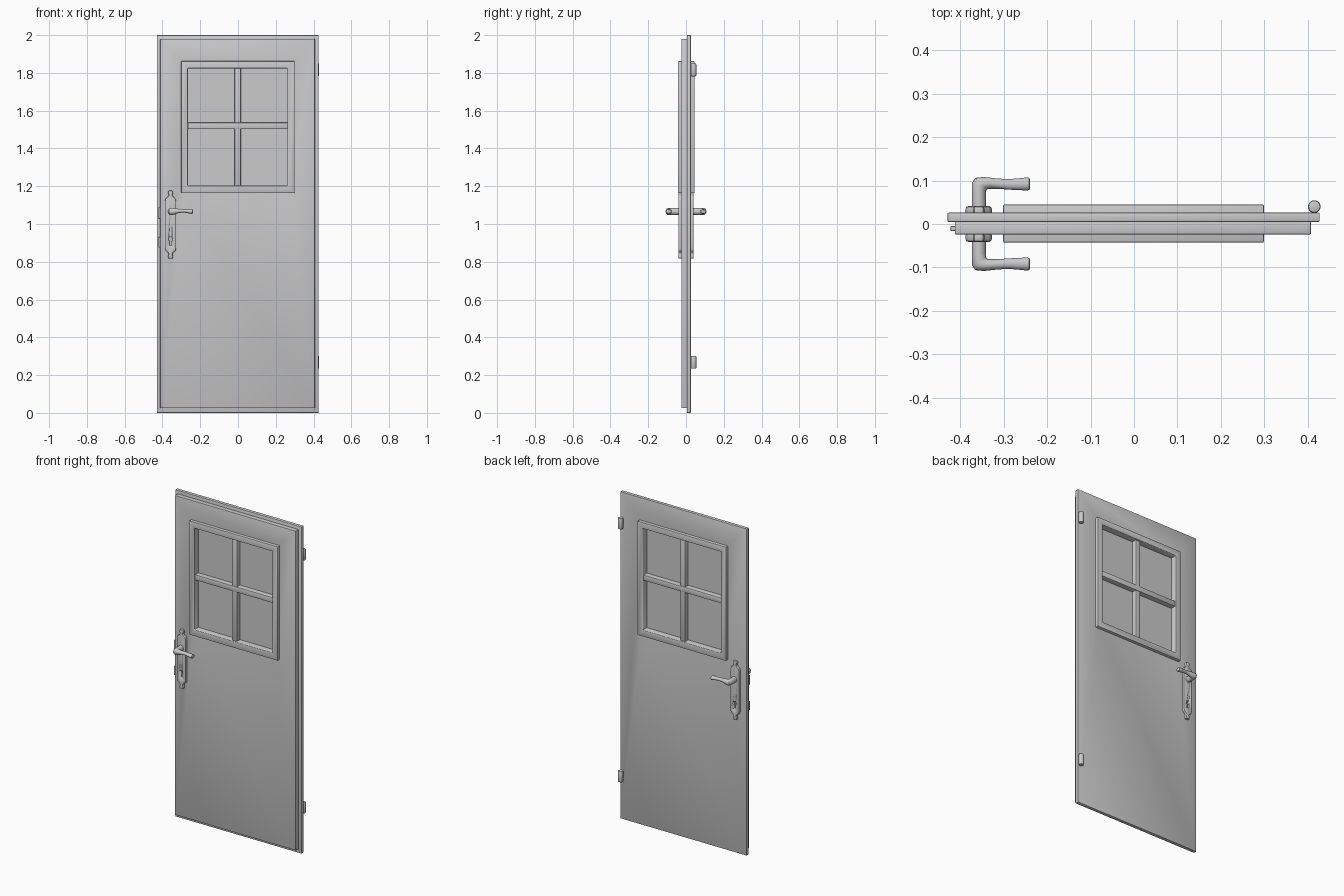
import bpy, bmesh, math
from mathutils import Matrix

if "Cube" in bpy.data.objects:
    bpy.data.objects.remove(bpy.data.objects["Cube"])


def finish(bm, name, bevel=0.0, segments=2):
    bmesh.ops.recalc_face_normals(bm, faces=bm.faces)
    if bevel:
        sharp = [e for e in bm.edges if e.calc_face_angle(0) > math.radians(30)]
        bmesh.ops.bevel(bm, geom=sharp, offset=bevel, segments=segments,
                        profile=0.5, affect='EDGES', clamp_overlap=True)
    mesh = bpy.data.meshes.new(name)
    bm.to_mesh(mesh)
    bm.free()
    ob = bpy.data.objects.new(name, mesh)
    bpy.context.collection.objects.link(ob)
    bpy.ops.object.select_all(action='DESELECT')
    ob.select_set(True)
    bpy.context.view_layer.objects.active = ob
    bpy.ops.object.shade_smooth_by_angle(angle=math.radians(35))
    return ob


def prism(name, outline, y0, y1, bevel=0.0, segments=2):
    """Outline in the xz plane, extruded along y."""
    bm = bmesh.new()
    a = [bm.verts.new((x, y0, z)) for x, z in outline]
    b = [bm.verts.new((x, y1, z)) for x, z in outline]
    n = len(outline)
    bm.faces.new(a)
    bm.faces.new(b)
    for i in range(n):
        j = (i + 1) % n
        bm.faces.new((a[i], a[j], b[j], b[i]))
    return finish(bm, name, bevel, segments)


def rect(x0, x1, z0, z1):
    return [(x0, z0), (x1, z0), (x1, z1), (x0, z1)]


def ring(name, outer, inner, y0, y1, bevel):
    """Rectangular panel with a rectangular opening."""
    bm = bmesh.new()
    loops = [[bm.verts.new((x, y, z)) for x, z in pts]
             for pts, y in ((outer, y0), (outer, y1), (inner, y1), (inner, y0))]
    for k in range(4):
        p, q = loops[k], loops[(k + 1) % 4]
        for i in range(4):
            j = (i + 1) % 4
            bm.faces.new((p[i], p[j], q[j], q[i]))
    return finish(bm, name, bevel)


# Rebated door leaf: narrower front layer, wider back layer
opening = rect(-0.28, 0.276, 1.19, 1.84)
ring("door_leaf_front", rect(-0.412, 0.407, 0.025, 1.98), opening, -0.024, 0.006, 0.003)
ring("door_leaf_back", rect(-0.429, 0.427, 0.0, 2.0), opening, 0.0045, 0.026, 0.003)

# Window frame, glazing bars and pane
ring("window_frame", rect(-0.301, 0.299, 1.164, 1.862),
     rect(-0.266, 0.262, 1.203, 1.824), -0.043, 0.045, 0.004)
prism("glazing_bar_horizontal", rect(-0.27, 0.266, 1.503, 1.537), -0.034, 0.036, 0.004)
prism("glazing_bar_vertical", rect(-0.018, 0.015, 1.199, 1.828), -0.031, 0.033, 0.004)
prism("glass_pane", rect(-0.275, 0.271, 1.195, 1.832), -0.002, 0.004)

# Handle plate outline: upper right quarter, mirrored both ways
HX, HZ = -0.357, 0.997
quarter = [(0.030, 0.125), (0.026, 0.139), (0.013, 0.149), (0.009, 0.157),
           (0.014, 0.167), (0.011, 0.180)]
half = [(x, -z) for x, z in reversed(quarter)] + quarter
plate = [(HX + x, HZ + z) for x, z in half] + [(HX - x, HZ + z) for x, z in reversed(half)]

# Keyhole outline: round top with a tapering slot
keyhole = [(HX + 0.011 * math.cos(math.radians(a)), 0.920 + 0.011 * math.sin(math.radians(a)))
           for a in range(-60, 241, 20)]
keyhole += [(HX - 0.006, 0.886), (HX + 0.006, 0.886)]
cutter = prism("keyhole_cutter", keyhole, -0.08, 0.08)
cutter.hide_render = True
cutter.hide_viewport = True

# Lever rings: outer x, outer y, inner x, inner y, half height, centre z
lever = [(-0.373, 0.030, -0.340, 0.030, 0.018, 1.066),
         (-0.373, 0.070, -0.340, 0.068, 0.018, 1.066),
         (-0.372, 0.095, -0.340, 0.077, 0.018, 1.066),
         (-0.365, 0.106, -0.337, 0.080, 0.018, 1.066),
         (-0.345, 0.108, -0.328, 0.081, 0.017, 1.067),
         (-0.318, 0.105, -0.312, 0.081, 0.011, 1.069),
         (-0.290, 0.103, -0.288, 0.079, 0.009, 1.070),
         (-0.265, 0.105, -0.265, 0.078, 0.010, 1.067),
         (-0.247, 0.107, -0.247, 0.077, 0.012, 1.066),
         (-0.241, 0.106, -0.241, 0.078, 0.0115, 1.066),
         (-0.239, 0.103, -0.239, 0.081, 0.009, 1.066)]


def build_lever(name, side, n=20):
    bm = bmesh.new()
    loops = []
    for ox, oy, ix, iy, h, z in lever:
        loop = []
        for k in range(n):
            a = 2 * math.pi * k / n
            t = 0.5 + 0.5 * math.cos(a)
            loop.append(bm.verts.new((ix + (ox - ix) * t, side * (iy + (oy - iy) * t),
                                      z + h * math.sin(a))))
        loops.append(loop)
    for p, q in zip(loops, loops[1:]):
        for i in range(n):
            j = (i + 1) % n
            bm.faces.new((p[i], p[j], q[j], q[i]))
    bm.faces.new(loops[0])
    bm.faces.new(loops[-1])
    return finish(bm, name)


# Handle sets on both faces
for label, side in (("front", -1), ("back", 1)):
    p = prism(label + "_handle_plate", plate, side * 0.020, side * 0.041, 0.006)
    cut = p.modifiers.new("keyhole", 'BOOLEAN')
    cut.operation = 'DIFFERENCE'
    cut.object = cutter
    cut.solver = 'EXACT'
    build_lever(label + "_handle_lever", side)

# Latch and deadbolt on the lock edge
prism("latch", rect(-0.422, -0.405, 1.03, 1.09), -0.016, -0.005, 0.001, 1)
prism("deadbolt", rect(-0.422, -0.405, 0.875, 0.93), -0.016, -0.005, 0.001, 1)

# Hinge barrels on the back
for label, z in (("lower", 0.268), ("upper", 1.816)):
    bm = bmesh.new()
    bmesh.ops.create_cone(bm, cap_ends=True, segments=20, radius1=0.0145, radius2=0.0145,
                          depth=0.068, matrix=Matrix.Translation((0.4145, 0.040, z)))
    finish(bm, label + "_hinge", 0.005)
